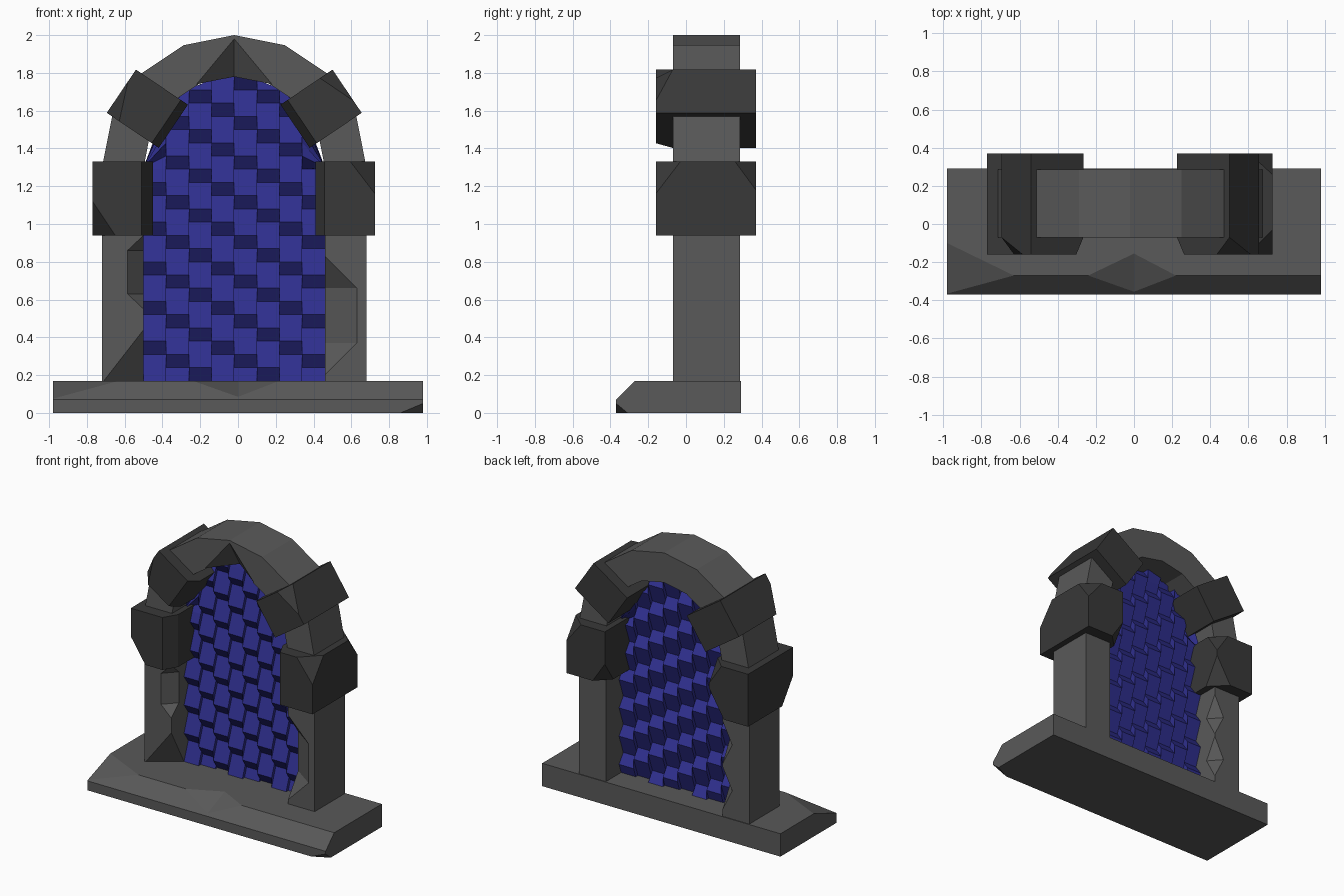
import bpy, bmesh, math
from mathutils import Vector, Matrix

if "Cube" in bpy.data.objects:
    bpy.data.objects.remove(bpy.data.objects["Cube"])


def material(name, rgb):
    m = bpy.data.materials.new(name)
    m.diffuse_color = (*rgb, 1)
    m.use_nodes = True
    m.node_tree.nodes["Principled BSDF"].inputs["Base Color"].default_value = m.diffuse_color
    return m


STONE = material("stone", (0.1, 0.1, 0.1))
DARK = material("dark_stone", (0.04, 0.04, 0.04))
BLUE = material("portal_blue", (0.028, 0.028, 0.27))


def finish(bm, name, mat=None, recalc=True):
    if recalc:
        bmesh.ops.recalc_face_normals(bm, faces=bm.faces[:])
    me = bpy.data.meshes.new(name)
    bm.to_mesh(me)
    bm.free()
    ob = bpy.data.objects.new(name, me)
    bpy.context.collection.objects.link(ob)
    if mat:
        me.materials.append(mat)
    return ob


def add_hull(bm, pts):
    pts = list(dict.fromkeys(pts))
    verts = [bm.verts.new(p) for p in pts]
    r = bmesh.ops.convex_hull(bm, input=verts)
    junk = [v for v in r["geom_interior"] if isinstance(v, bmesh.types.BMVert)]
    bmesh.ops.delete(bm, geom=junk, context="VERTS")


def slice_off(bm, co, no):
    geom = bm.verts[:] + bm.edges[:] + bm.faces[:]
    bmesh.ops.bisect_plane(bm, geom=geom, plane_co=co, plane_no=no, clear_outer=True)
    bmesh.ops.holes_fill(bm, edges=[e for e in bm.edges if e.is_boundary], sides=0)


def carve(ob, hulls):
    bm = bmesh.new()
    for pts in hulls:
        add_hull(bm, pts)
    cutter = finish(bm, "cutter")
    cutter.hide_render = True
    mod = ob.modifiers.new("carve", "BOOLEAN")
    mod.operation, mod.solver, mod.object = "DIFFERENCE", "EXACT", cutter
    bpy.context.view_layer.objects.active = ob
    bpy.ops.object.modifier_apply(modifier="carve")
    bpy.data.objects.remove(cutter)


def notch(x, y, zb, z1, z2, zt, rx, ry):
    # faceted chip taken out of a vertical edge
    pts = [(x, y, zb), (x, y, zt)]
    for z in (z1, z2):
        pts += [(x - rx, y, z), (x + rx, y, z), (x, y - ry, z), (x, y + ry, z)]
    return pts


# Base slab with sloped front and chipped corners
bm = bmesh.new()
prof = [(-0.37, 0), (-0.37, 0.07), (-0.27, 0.17), (0.29, 0.17), (0.29, 0)]
add_hull(bm, [(x, y, z) for x in (-0.98, 0.98) for y, z in prof])
bmesh.ops.dissolve_limit(bm, angle_limit=0.01, verts=bm.verts[:], edges=bm.edges[:])
for a, b, c in (((-0.98, -0.10, 0.17), (-0.63, -0.27, 0.17), (-0.98, -0.365, 0.075)),
                ((0.86, -0.37, 0), (0.98, -0.37, 0.05), (0.98, -0.31, 0))):
    a, b, c = Vector(a), Vector(b), Vector(c)
    n = (b - a).cross(c - a)
    if n.dot(a - Vector((0, 0, 0.08))) < 0:
        n = -n
    slice_off(bm, a, n.normalized())
base = finish(bm, "base_slab", STONE)
carve(base, [[(-0.24, -0.27, 0.17), (0.22, -0.27, 0.17), (0, -0.155, 0.17),
              (0, -0.355, 0.085), (0, -0.4, 0.35)]])

# Arch: two pillars joined by an eight-segment half ring
CX, CZ, R_OUT, R_IN, Y0, Y1 = -0.02, 1.3, 0.70, 0.48, -0.07, 0.285


def arc(r):
    return [(CX - r * math.cos(i * math.pi / 8), CZ + r * math.sin(i * math.pi / 8))
            for i in range(9)]


outline = ([(CX - R_OUT, 0.17)] + arc(R_OUT) + [(CX + R_OUT, 0.17), (CX + R_IN, 0.17)]
           + arc(R_IN)[::-1] + [(CX - R_IN, 0.17)])
bm = bmesh.new()
f = bm.faces.new([bm.verts.new((x, Y0, z)) for x, z in outline])
r = bmesh.ops.extrude_face_region(bm, geom=[f])
bmesh.ops.translate(bm, vec=(0, Y1 - Y0, 0),
                    verts=[v for v in r["geom"] if isinstance(v, bmesh.types.BMVert)])
arch = finish(bm, "stone_arch", STONE)
carve(arch, [
    notch(-0.5, Y0, 0.55, 0.63, 0.86, 0.94, 0.085, 0.09),
    notch(-0.5, Y0, 0.05, 0.17, 0.17, 0.44, 0.21, 0.15),
    notch(0.46, Y0, 0.2, 0.37, 0.66, 0.83, 0.17, 0.12),
    notch(-0.5, Y1, 0.22, 0.38, 0.38, 0.54, 0.08, 0.09),
    notch(-0.5, Y1, 0.56, 0.72, 0.72, 0.88, 0.08, 0.09),
    [(-0.22, Y0, 1.74), (0.18, Y0, 1.74), (CX, Y0, 1.98), (CX, 0.05, 1.78),
     (CX, -0.25, 1.6)],
])


# Dark blocks: each cut is corner signs and how far it reaches along x, y, z
def block(name, centre, size, angle, cuts):
    bm = bmesh.new()
    bmesh.ops.create_cube(bm, size=1)
    bmesh.ops.scale(bm, vec=size, verts=bm.verts[:])
    for signs, reach in cuts:
        corner = Vector([s * d / 2 for s, d in zip(signs, size)])
        n = Vector([s / d for s, d in zip(signs, reach)])
        slice_off(bm, corner - n / n.length_squared, n.normalized())
    bm.transform(Matrix.Translation(centre) @ Matrix.Rotation(angle, 4, "Y"))
    finish(bm, name, DARK)


BY = 0.105
block("left_side_block", (-0.61, BY, 1.135), (0.32, 0.53, 0.39), 0, [
    ((1, -1, 0), (0.06, 0.1, 1)),
    ((-1, -1, -1), (0.12, 0.13, 0.18)),
    ((1, 1, -1), (0.12, 0.12, 0.2)),
    ((1, 1, 1), (0.1, 0.1, 0.15))])
block("right_side_block", (0.567, BY, 1.135), (0.316, 0.53, 0.39), 0, [
    ((-1, -1, 0), (0.05, 0.1, 1)),
    ((1, -1, 1), (0.13, 0.13, 0.17)),
    ((1, 1, 1), (0.12, 0.11, 0.15)),
    ((-1, 1, -1), (0.1, 0.1, 0.15))])
for side, s in (("left", -1), ("right", 1)):
    block(side + "_upper_block", (CX + s * 0.46, BY, 1.61), (0.332, 0.53, 0.276),
          -s * math.radians(34), [
        ((-s, -1, 0), (0.045, 0.09, 1)),
        ((s, -1, 1 if s > 0 else -1), (0.08, 0.09, 0.2))])

# Portal: woven sheet of stepped zigzag columns filling the arch
bm = bmesh.new()
COLS, ROWS, W, H = 8, 23, 0.12, 0.07
lines = []
for c in range(COLS):
    for x in (CX - R_IN + c * W, CX - R_IN + (c + 1) * W):
        top = CZ + math.sqrt(max(0, R_IN ** 2 - (x - CX) ** 2))
        lines.append([bm.verts.new((x, BY + (-0.025, 0, 0.025)[(k + c) % 3],
                                    min(0.17 + k * H, top))) for k in range(ROWS + 1)])
for a, b in zip(lines, lines[1:]):
    for k in range(ROWS):
        bm.faces.new((a[k], b[k], b[k + 1], a[k + 1]))
bmesh.ops.remove_doubles(bm, verts=bm.verts[:], dist=1e-5)
bmesh.ops.dissolve_degenerate(bm, edges=bm.edges[:], dist=1e-5)
finish(bm, "portal_sheet", BLUE, recalc=False)
